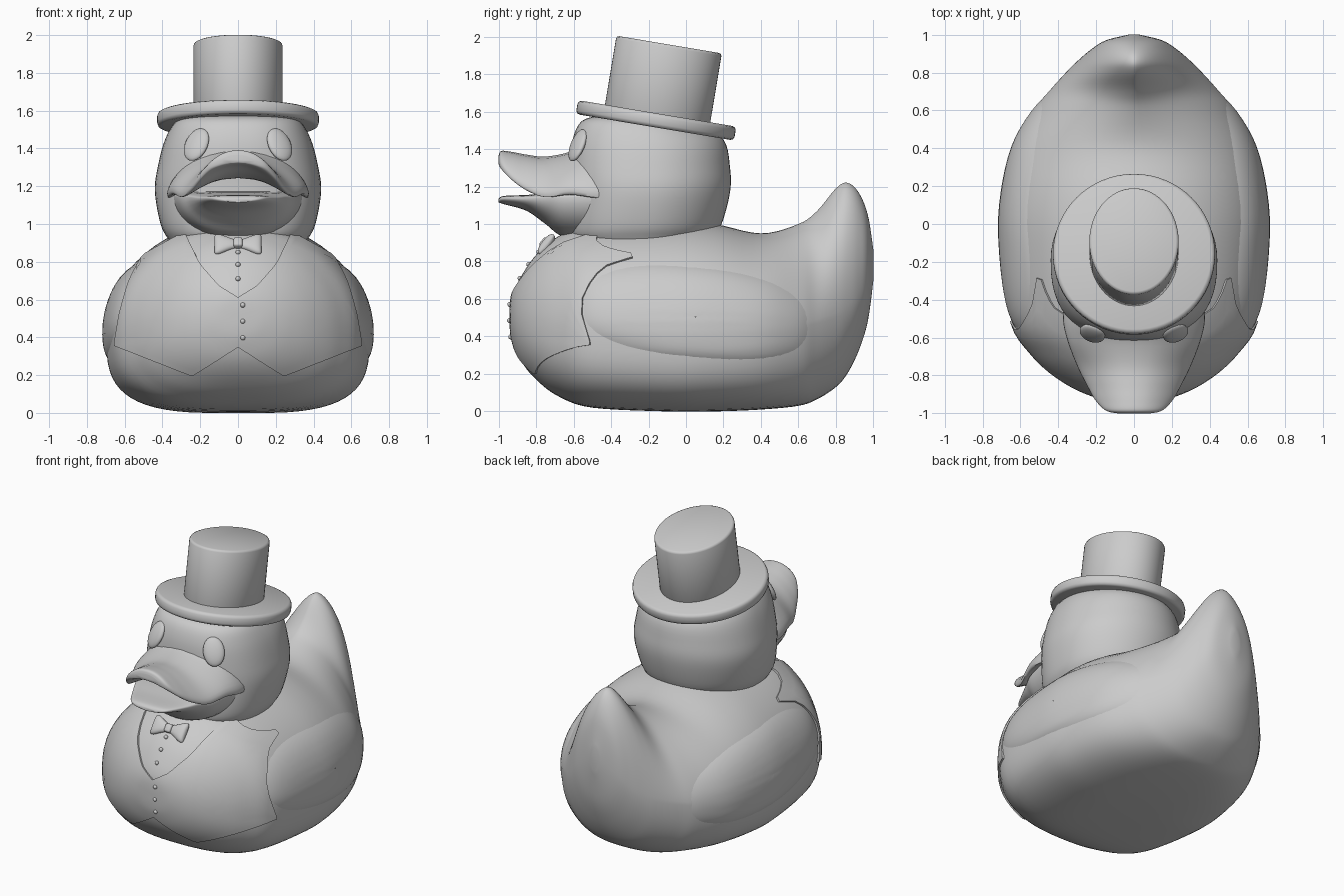
import bpy, bmesh, math
from mathutils import Vector, Matrix
from mathutils.bvhtree import BVHTree

if "Cube" in bpy.data.objects:
    bpy.data.objects.remove(bpy.data.objects["Cube"])


def make(name, bm, angle=40):
    bmesh.ops.recalc_face_normals(bm, faces=bm.faces)
    me = bpy.data.meshes.new(name)
    bm.to_mesh(me)
    bm.free()
    me.shade_smooth()
    me.set_sharp_from_angle(angle=math.radians(angle))
    ob = bpy.data.objects.new(name, me)
    bpy.context.collection.objects.link(ob)
    return ob


def spline(rows, n=5):
    """Catmull-Rom through rows of numbers."""
    out = []
    for i in range(len(rows) - 1):
        p = [rows[max(0, min(len(rows) - 1, i + k))] for k in (-1, 0, 1, 2)]
        for j in range(n):
            t = j / n
            out.append([0.5 * (2 * b + (c - a) * t + (2 * a - 5 * b + 4 * c - d) * t * t
                               + (3 * b - a - 3 * c + d) * t ** 3) for a, b, c, d in zip(*p)])
    return out + [list(rows[-1])]


def loft(name, rings, angle=40):
    bm = bmesh.new()
    vs = [[bm.verts.new(p) for p in r] for r in rings]
    n = len(vs[0])
    for a, b in zip(vs, vs[1:]):
        for i in range(n):
            bm.faces.new((a[i], a[(i + 1) % n], b[(i + 1) % n], b[i]))
    bm.faces.new(vs[0])
    bm.faces.new(vs[-1])
    return make(name, bm, angle)


def ang(n):
    return [2 * math.pi * i / n for i in range(n)]


def spow(v, e):
    return math.copysign(abs(v) ** e, v)


def lerp(pts, x):
    for (a, b), (c, d) in zip(pts, pts[1:]):
        if x <= c:
            return b + (d - b) * (x - a) / (c - a)
    return pts[-1][1]


def egg_ring(y, zb, zt, w, zm, pu, pl, n=64):
    """Cross-section at y with separate upper and lower roundness."""
    pts = []
    for a in ang(n):
        c, s = math.cos(a), math.sin(a)
        p = pu if s >= 0 else pl
        h = (zt - zm) if s >= 0 else (zm - zb)
        pts.append((w * spow(c, 2 / p), y, max(0, zm + h * spow(s, 2 / p))))
    return pts


# body with upswept tail: y, bottom, top, half width, widest z, upper and lower power
body_rows = [
    (-.93, .46, .55, .03, .50, 2, 2), (-.92, .38, .63, .14, .49, 2, 2),
    (-.88, .27, .72, .27, .47, 2, 2.2), (-.80, .17, .835, .41, .44, 2, 2.4),
    (-.68, .08, .935, .54, .42, 2, 2.7), (-.50, .02, 1.0, .65, .42, 2, 3),
    (-.10, 0, 1.02, .695, .42, 2, 3.3), (.15, 0, 1.0, .685, .42, 2, 3.2),
    (.40, .01, .95, .63, .43, 1.9, 3), (.60, .03, 1.0, .53, .45, 1.55, 2.7),
    (.70, .065, 1.07, .45, .47, 1.4, 2.5), (.80, .13, 1.19, .36, .50, 1.45, 2.3),
    (.86, .20, 1.22, .30, .53, 1.55, 2.1), (.92, .32, 1.17, .23, .60, 1.7, 2),
    (.97, .48, 1.05, .15, .70, 1.9, 2), (1.0, .70, .86, .03, .78, 2, 2)]
body = loft("body", [egg_ring(*r) for r in spline(body_rows)], 60)
bm = bmesh.new()
bm.from_mesh(body.data)
tree = BVHTree.FromBMesh(bm)
bm.free()


def on_body(origin, direction, off=0.0):
    hit = tree.ray_cast(Vector(origin), Vector(direction))
    if hit[0] is None:
        hit = tree.find_nearest(Vector(origin) + Vector(direction) * 1.5)
    nor = hit[1] if hit[1].dot(Vector(direction)) < 0 else -hit[1]
    return hit[0] + nor * off


def grid_mesh(name, pts, wrap=False, angle=40):
    bm = bmesh.new()
    vs = [[bm.verts.new(p) for p in row] for row in pts]
    n = len(vs[0])
    for a, b in zip(vs, vs[1:]):
        for i in range(n if wrap else n - 1):
            bm.faces.new((a[i], a[(i + 1) % n], b[(i + 1) % n], b[i]))
    return make(name, bm, angle)


# waistcoat: thin layer laid on the chest, its rim sunk into the body
top = [(0, .61), (.1, .67), (.2, .785), (.28, .95), (.50, .83), (.57, .70), (.62, .53), (.646, .37)]
low = [(0, .35), (.24, .20), (.646, .355)]
N, M = 56, 22
us = [-1] + [-1 + 2 * i / N for i in range(N + 1)] + [1]
ws = [0] + [j / M for j in range(M + 1)] + [1]
rows = []
for i, u in enumerate(us):
    x = .645 * u
    z0, z1 = lerp(low, abs(x)), lerp(top, abs(x))
    rows.append([on_body((x, -2, z0 + (z1 - z0) * w), (0, 1, 0),
                         -.015 if i in (0, len(us) - 1) or j in (0, len(ws) - 1) else .012)
                 for j, w in enumerate(ws)])
grid_mesh("waistcoat", rows)

# folded wings: soft raised patches on both flanks
for side, sx in (("left", 1), ("right", -1)):
    rows = []
    for k in range(1, 15):
        r = k / 14
        ring = []
        for a in ang(56):
            y = .05 + .63 * r * spow(math.cos(a), .8)
            z = .50 - .09 * (y - .05) + (.28 if math.sin(a) > 0 else .22) * r * spow(math.sin(a), .8)
            ring.append(on_body((2 * sx, y, z), (-sx, 0, 0), .027 * (1 - r ** 5) - .005))
        rows.append(ring)
    rows.insert(0, [sum(rows[0], Vector()) / 56 + (p - sum(rows[0], Vector()) / 56) * .05 for p in rows[0]])
    grid_mesh(side + "_wing", rows, True, 60)

# head: z, front y, back y, half width
head_rows = [(.84, -.52, .08, .32), (.92, -.61, .135, .37), (1.0, -.63, .19, .41),
             (1.17, -.62, .235, .44), (1.3, -.62, .235, .425), (1.45, -.605, .20, .385),
             (1.55, -.555, .06, .32), (1.58, -.45, -.03, .22)]
rings = []
for z, f, b, w in spline(head_rows):
    ring = []
    for a in ang(56):
        e = 2 / 2.45 if math.sin(a) < 0 else 1
        ring.append((w * spow(math.cos(a), e), (f + b) / 2 + (b - f) / 2 * spow(math.sin(a), e), z))
    rings.append(ring)
loft("head", rings, 60)

# upper bill: y, half width, top z, side droop, half thickness
upper = [(-1.0, .09, 1.365, .015, .02), (-.985, .15, 1.39, .05, .036), (-.93, .205, 1.385, .10, .04),
         (-.85, .25, 1.37, .13, .05), (-.75, .30, 1.36, .15, .055), (-.62, .35, 1.385, .14, .07),
         (-.50, .375, 1.44, .20, .08), (-.35, .36, 1.42, .19, .08)]
rings = []
for y, w, zt, d, h in spline(upper):
    rings.append([(w * spow(math.cos(a), .75), y,
                   zt - h - d * abs(math.cos(a)) ** 1.5 + h * spow(math.sin(a), .75)) for a in ang(40)])
loft("upper_bill", rings, 60)

# lower bill: same section style as the body, flat on top
lower = [(-1.0, 1.115, 1.135, .07, 1.125, 2, 2), (-.97, 1.105, 1.15, .14, 1.135, 3, 2),
         (-.85, 1.07, 1.155, .21, 1.135, 3, 2), (-.75, 1.0, 1.165, .26, 1.14, 3, 2),
         (-.65, .93, 1.17, .31, 1.14, 3, 2), (-.45, .90, 1.18, .35, 1.15, 3, 2)]
loft("lower_bill", [egg_ring(*r, n=40) for r in spline(lower)], 60)


def ball(name, loc, scale, rot=None):
    bm = bmesh.new()
    bmesh.ops.create_uvsphere(bm, u_segments=24, v_segments=14, radius=1)
    rot = rot or Matrix.Identity(4)
    bm.transform(Matrix.Translation(loc) @ rot @ Matrix.Diagonal((*scale, 1)))
    return make(name, bm, 60)


# eyes
for side, sx in (("left", 1), ("right", -1)):
    look = Vector((.42 * sx, -.8, .42)).to_track_quat('Z', 'Y').to_matrix().to_4x4()
    tilt = Matrix.Rotation(sx * math.radians(10), 4, 'Z')
    ball(side + "_eye", (.22 * sx, -.578, 1.42), (.068, .095, .026), look @ tilt)

# buttons: three on the shirt, three on the waistcoat
for i, (x, z, off) in enumerate([(0, .85, 0), (0, .785, 0), (0, .71, 0),
                                 (.025, .57, .012), (.025, .485, .012), (.025, .40, .012)]):
    ball("button_%d" % (i + 1), on_body((x, -2, z), (0, 1, 0), off), (.013,) * 3)

# bow tie: two flared loops and a knot
bow = Matrix.Translation((0, -.745, .892)) @ Matrix.Rotation(math.radians(-38), 4, 'X')
bow_rows = [(.01, .024, .016), (.045, .038, .024), (.09, .060, .026), (.115, .064, .02), (.124, .055, .008)]
for side, sx in (("left", 1), ("right", -1)):
    rings = [[bow @ Vector((sx * x, d * spow(math.cos(a), .8), h * spow(math.sin(a), .8)))
              for a in ang(24)] for x, h, d in spline(bow_rows, 3)]
    loft(side + "_bow_loop", rings)
bm = bmesh.new()
bmesh.ops.create_cube(bm, size=1)
bm.transform(bow @ Matrix.Diagonal((.048, .064, .056, 1)))
bmesh.ops.bevel(bm, geom=bm.edges[:], offset=.012, segments=3, affect='EDGES', profile=.5)
make("bow_knot", bm)

# top hat, tipped back: brim and slightly oval crown
tip = Matrix.Rotation(math.radians(-9.5), 4, 'X')


def hat_part(name, loc, rx, ry, h, bev):
    prof = [(-bev, -h / 2), (-bev * .3, -h / 2 + bev * .3), (0, -h / 2 + bev),
            (0, h / 2 - bev), (-bev * .3, h / 2 - bev * .3), (-bev, h / 2)]
    m = Matrix.Translation(loc) @ tip
    loft(name, [[m @ Vector(((rx + o) * math.cos(a), (ry + o) * math.sin(a), z)) for a in ang(64)]
                for o, z in prof], 50)


hat_part("hat_brim", (0, -.16, 1.553), .428, .428, .075, .02)
hat_part("hat_crown", (0, -.122, 1.765), .236, .285, .39, .015)
